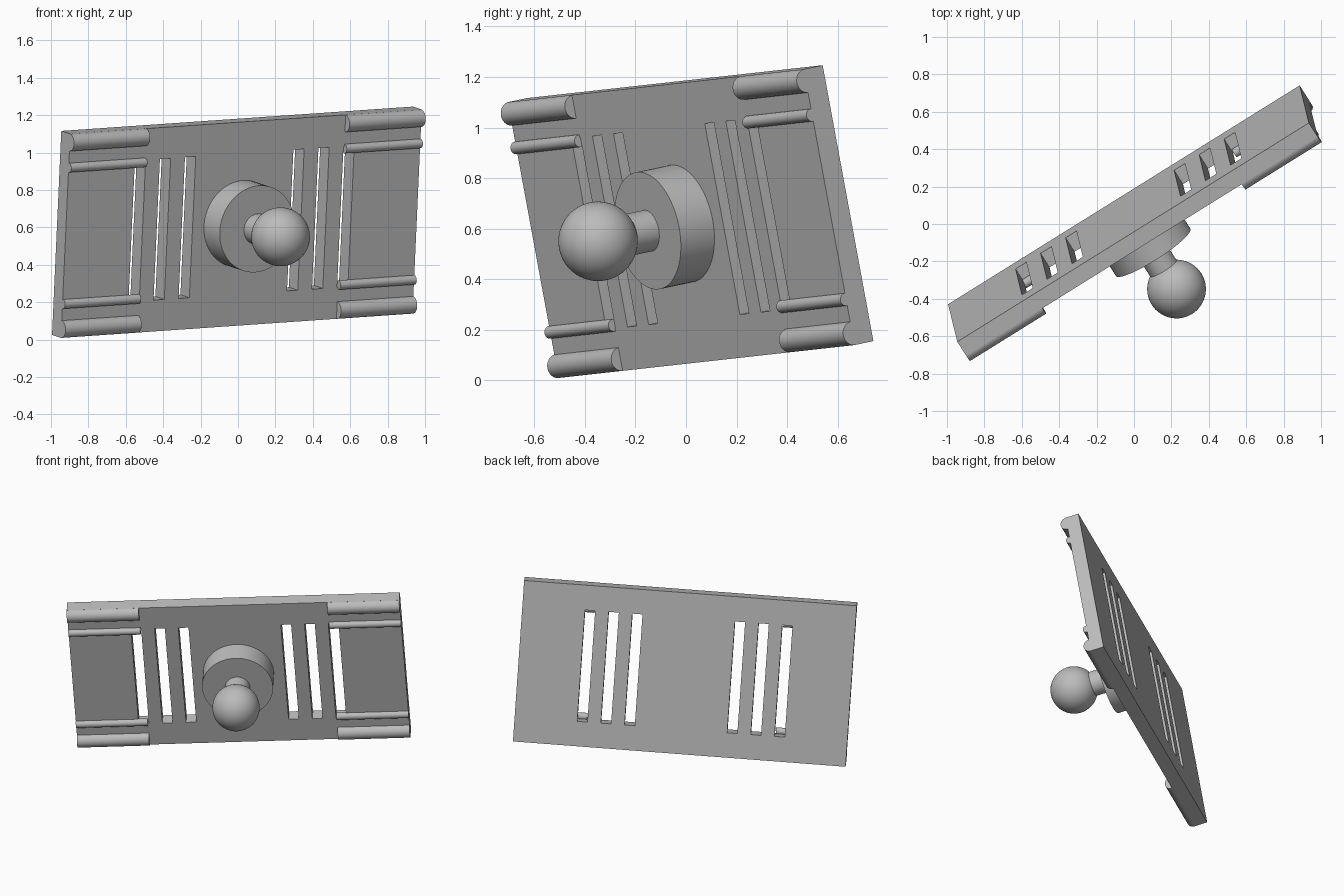
import bpy
import bmesh
from math import radians
from mathutils import Matrix, Vector

if "Cube" in bpy.data.objects:
    bpy.data.objects.remove(bpy.data.objects["Cube"])

# Single grey material
grey = bpy.data.materials.new("plain_grey")
grey.use_nodes = True
grey.diffuse_color = (0.5, 0.5, 0.5, 1)
grey.node_tree.nodes["Principled BSDF"].inputs["Base Color"].default_value = (0.5, 0.5, 0.5, 1)

# Tilted frame: origin at the centre of the plate's front face,
# local x along the plate, local z up the plate, local -y out of its front
along = Vector((1.88, 1.17, 0.13)).normalized()
up = Vector((0.05, -0.20, 1.09))
up = (up - along * up.dot(along)).normalized()
back = up.cross(along)
FRAME = Matrix.Translation((0.018, -0.019, 0.62)) @ Matrix((along, back, up)).transposed().to_4x4()

HALF_W, HALF_H, THICK = 1.109, 0.555, 0.09
SLOT_CENTRES = (0.342, 0.50, 0.658)
SLOT_W, SLOT_HALF_H = 0.068, 0.384
RAIL_LEN = 0.48


def add_object(name, bm, smooth=True):
    bmesh.ops.recalc_face_normals(bm, faces=bm.faces[:])
    mesh = bpy.data.meshes.new(name)
    bm.to_mesh(mesh)
    bm.free()
    mesh.materials.append(grey)
    obj = bpy.data.objects.new(name, mesh)
    bpy.context.collection.objects.link(obj)
    obj.matrix_world = FRAME
    if smooth:
        bpy.ops.object.select_all(action='DESELECT')
        obj.select_set(True)
        bpy.context.view_layer.objects.active = obj
        bpy.ops.object.shade_smooth_by_angle(angle=radians(35))
    return obj


def cylinder(name, radius, length, centre, axis):
    bm = bmesh.new()
    turn = Matrix.Rotation(radians(90), 4, 'Y' if axis == 'X' else 'X')
    bmesh.ops.create_cone(bm, cap_ends=True, segments=64, radius1=radius, radius2=radius,
                          depth=length, matrix=Matrix.Translation(centre) @ turn)
    return add_object(name, bm)


# Slotted back plate: a grid of cells with the slot cells left open
edges = [c + s * SLOT_W / 2 for c in SLOT_CENTRES for s in (-1, 1)]
xs = sorted([-HALF_W, HALF_W] + edges + [-e for e in edges])
zs = [-HALF_H, -SLOT_HALF_H, SLOT_HALF_H, HALF_H]
bm = bmesh.new()
grid = [[bm.verts.new((x, 0, z)) for z in zs] for x in xs]
for i in range(len(xs) - 1):
    middle = abs(xs[i] + xs[i + 1]) / 2
    is_slot = any(abs(middle - c) < 0.01 for c in SLOT_CENTRES)
    for j in range(3):
        if not (is_slot and j == 1):
            bm.faces.new((grid[i][j], grid[i + 1][j], grid[i + 1][j + 1], grid[i][j + 1]))
result = bmesh.ops.extrude_face_region(bm, geom=bm.faces[:], use_keep_orig=True)
moved = [g for g in result["geom"] if isinstance(g, bmesh.types.BMVert)]
bmesh.ops.translate(bm, verts=moved, vec=(0, THICK, 0))
add_object("slotted_plate", bm, smooth=False)

# Thick and thin round rails at each corner
for side, sx in (("left", 1), ("right", -1)):
    for level, sz in (("upper", 1), ("lower", -1)):
        x = sx * (HALF_W - RAIL_LEN / 2)
        cylinder(f"{level}_{side}_thick_rail", 0.047, RAIL_LEN, (x, 0.004, sz * (HALF_H - 0.047)), 'X')
        cylinder(f"{level}_{side}_thin_rail", 0.025, RAIL_LEN, (x, -0.002, sz * 0.371), 'X')

# Round base, neck and ball
cylinder("mount_disc", 0.236, 0.18, (0, -0.07, 0), 'Y')
cylinder("ball_neck", 0.083, 0.25, (0, -0.265, 0), 'Y')
bm = bmesh.new()
bmesh.ops.create_uvsphere(bm, u_segments=64, v_segments=32, radius=0.157,
                          matrix=Matrix.Translation((0, -0.396, 0)))
add_object("mount_ball", bm)
